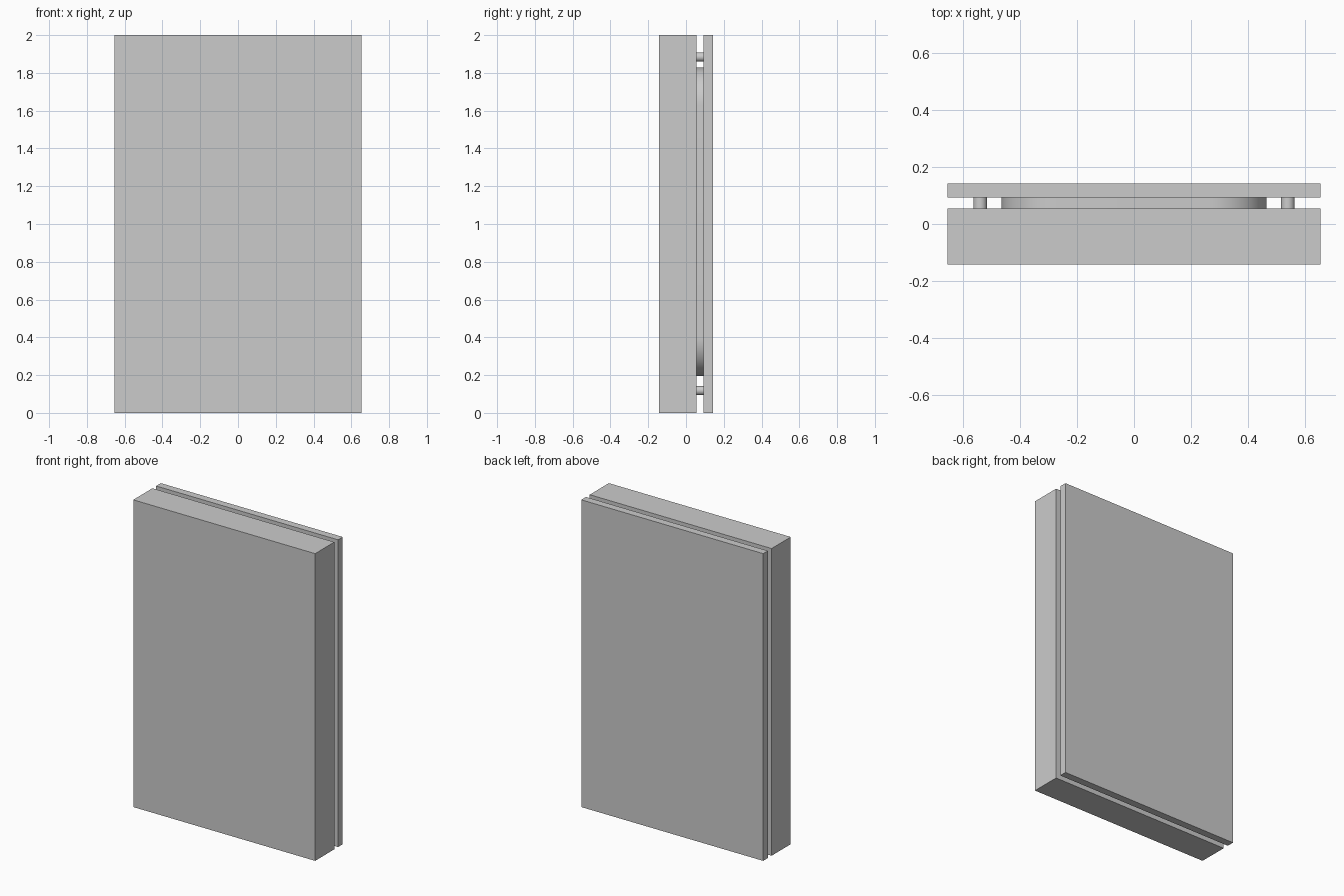
import bpy, bmesh, math
from mathutils import Vector

if "Cube" in bpy.data.objects:
    bpy.data.objects.remove(bpy.data.objects["Cube"])

HALF_W = 0.655
Y_FRONT, Y_GAP0, Y_GAP1, Y_BACK = -0.142, 0.055, 0.0935, 0.142


def extrude_profile(name, points, y0, y1, smooth=False):
    """Extrude an (x, z) outline from y0 to y1."""
    bm = bmesh.new()
    face = bm.faces.new([bm.verts.new((x, y0, z)) for x, z in points])
    new = bmesh.ops.extrude_face_region(bm, geom=[face])["geom"]
    bmesh.ops.translate(bm, vec=Vector((0, y1 - y0, 0)),
                        verts=[v for v in new if isinstance(v, bmesh.types.BMVert)])
    bmesh.ops.recalc_face_normals(bm, faces=bm.faces)
    mesh = bpy.data.meshes.new(name)
    bm.to_mesh(mesh)
    bm.free()
    obj = bpy.data.objects.new(name, mesh)
    bpy.context.collection.objects.link(obj)
    if smooth:
        bpy.ops.object.select_all(action='DESELECT')
        obj.select_set(True)
        bpy.context.view_layer.objects.active = obj
        bpy.ops.object.shade_smooth_by_angle(angle=math.radians(30))
    return obj


def rounded_rect(x0, x1, z0, z1, r, seg=16):
    pts = []
    corners = [(x1 - r, z1 - r), (x0 + r, z1 - r), (x0 + r, z0 + r), (x1 - r, z0 + r)]
    for q, (cx, cz) in enumerate(corners):
        for i in range(seg + 1):
            a = math.pi / 2 * (q + i / seg)
            pts.append((cx + r * math.cos(a), cz + r * math.sin(a)))
    return pts


def circle(cx, cz, r, n=32):
    return [(cx + r * math.cos(2 * math.pi * i / n),
             cz + r * math.sin(2 * math.pi * i / n)) for i in range(n)]


# Thick front slab and thin back panel
outline = [(-HALF_W, 0), (HALF_W, 0), (HALF_W, 2), (-HALF_W, 2)]
extrude_profile("front_slab", outline, Y_FRONT, Y_GAP0)
extrude_profile("back_panel", outline, Y_GAP1, Y_BACK)

# Rounded spacer plate in the gap
extrude_profile("spacer_plate", rounded_rect(-0.465, 0.465, 0.195, 1.828, 0.2),
                Y_GAP0, Y_GAP1, smooth=True)

# Four corner standoff pins
for side, x in (("left", -0.54), ("right", 0.54)):
    for level, z in (("bottom", 0.118), ("top", 1.884)):
        extrude_profile(f"standoff_{level}_{side}", circle(x, z, 0.024),
                        Y_GAP0, Y_GAP1, smooth=True)
